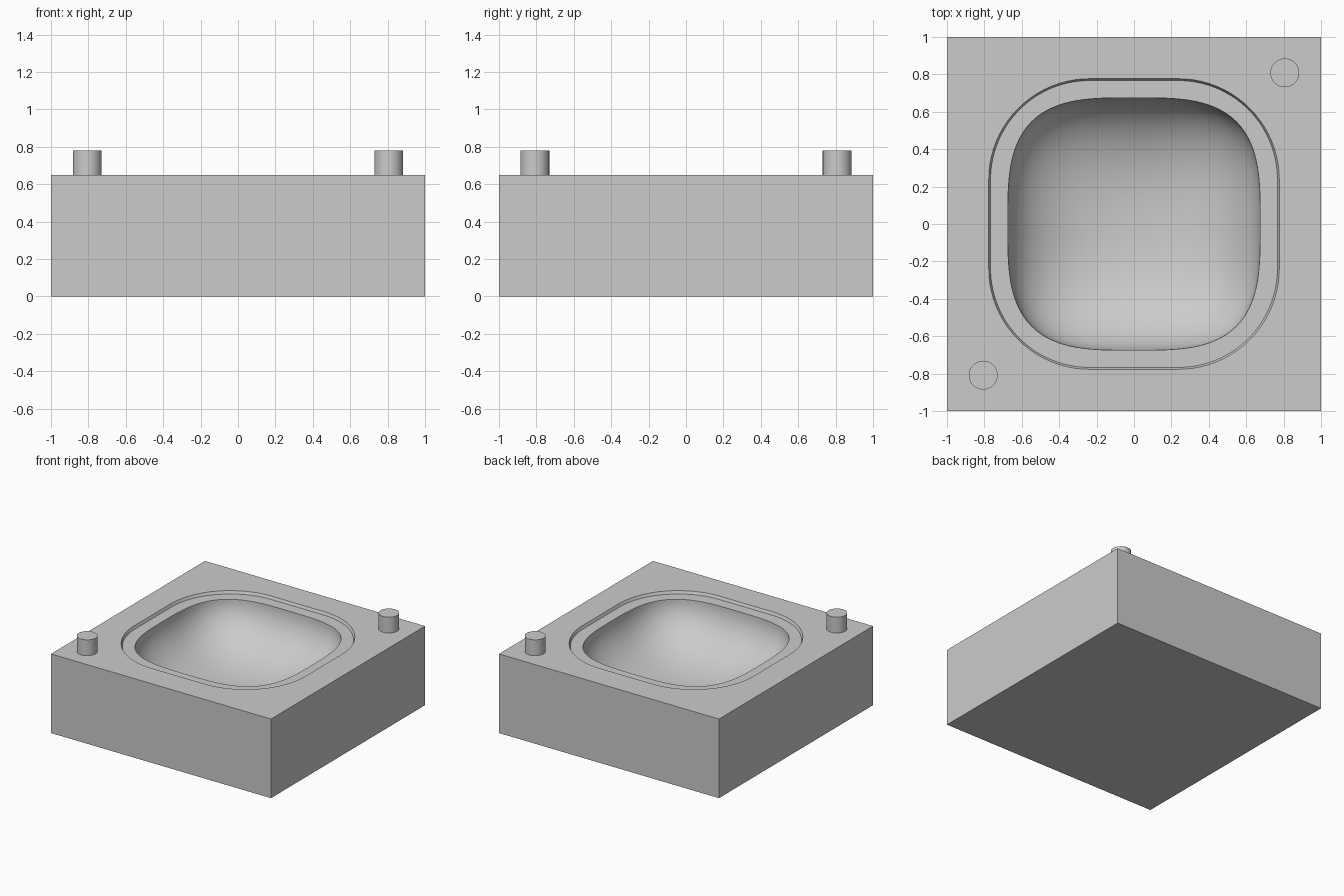
import bpy
import bmesh
from math import cos, sin, pi, radians, sqrt

SEGMENTS = 128
TOP = 0.65
LEDGE = 0.627
BOWL_DEPTH = 0.4
BOWL_RINGS = 24

if "Cube" in bpy.data.objects:
    bpy.data.objects.remove(bpy.data.objects["Cube"], do_unlink=True)

grey = bpy.data.materials.new("mould_grey")
grey.use_nodes = True
colour = (0.6, 0.6, 0.6, 1)
grey.diffuse_color = colour
grey.node_tree.nodes["Principled BSDF"].inputs["Base Color"].default_value = colour


def square(c, s):
    return 1 / max(c, s)


def rounded_square(half, radius):
    """Distance from the centre to a rounded square, for a direction."""
    core = half - radius

    def reach(c, s):
        if half * min(c, s) / max(c, s) <= core:
            return half / max(c, s)
        k = core * (c + s)
        return k + sqrt(k * k - 2 * core * core + radius * radius)
    return reach


def squircle(half, power):
    return lambda c, s: half / (c ** power + s ** power) ** (1 / power)


def ring(bm, reach, z):
    verts = []
    for i in range(SEGMENTS):
        a = 2 * pi * i / SEGMENTS
        d = reach(abs(cos(a)), abs(sin(a)))
        verts.append(bm.verts.new((d * cos(a), d * sin(a), z)))
    return verts


def finish(obj):
    obj.data.materials.append(grey)
    bpy.ops.object.select_all(action="DESELECT")
    obj.select_set(True)
    bpy.context.view_layer.objects.active = obj
    bpy.ops.object.shade_smooth_by_angle(angle=radians(32))


# Block with a shallow stepped recess and a cushion-shaped cavity
bm = bmesh.new()
rings = [
    ring(bm, square, 0),
    ring(bm, square, TOP),
    ring(bm, rounded_square(0.777, 0.54), TOP),
    ring(bm, rounded_square(0.767, 0.53), LEDGE),
]
for i in range(BOWL_RINGS):
    t = i / BOWL_RINGS * pi / 2
    rho = cos(t)
    z = LEDGE - BOWL_DEPTH * sqrt(1 - rho ** 2.4)
    rings.append(ring(bm, squircle(0.675 * rho, 2 + 1.3 * rho), z))

for low, high in zip(rings, rings[1:]):
    for i in range(SEGMENTS):
        j = (i + 1) % SEGMENTS
        bm.faces.new((low[i], low[j], high[j], high[i]))
bm.faces.new(rings[0][::-1])
centre = bm.verts.new((0, 0, LEDGE - BOWL_DEPTH))
last = rings[-1]
for i in range(SEGMENTS):
    bm.faces.new((last[i], last[(i + 1) % SEGMENTS], centre))
bmesh.ops.recalc_face_normals(bm, faces=bm.faces)
mesh = bpy.data.meshes.new("mould_block")
bm.to_mesh(mesh)
bm.free()
block = bpy.data.objects.new("mould_block", mesh)
bpy.context.collection.objects.link(block)
finish(block)

# Alignment pins on opposite corners
for name, side in (("pin_front_right", -1), ("pin_back_left", 1)):
    bpy.ops.mesh.primitive_cylinder_add(
        vertices=48, radius=0.077, depth=0.15,
        location=(0.806 * side, 0.808 * side, 0.78 - 0.075))
    pin = bpy.context.object
    pin.name = name
    finish(pin)
